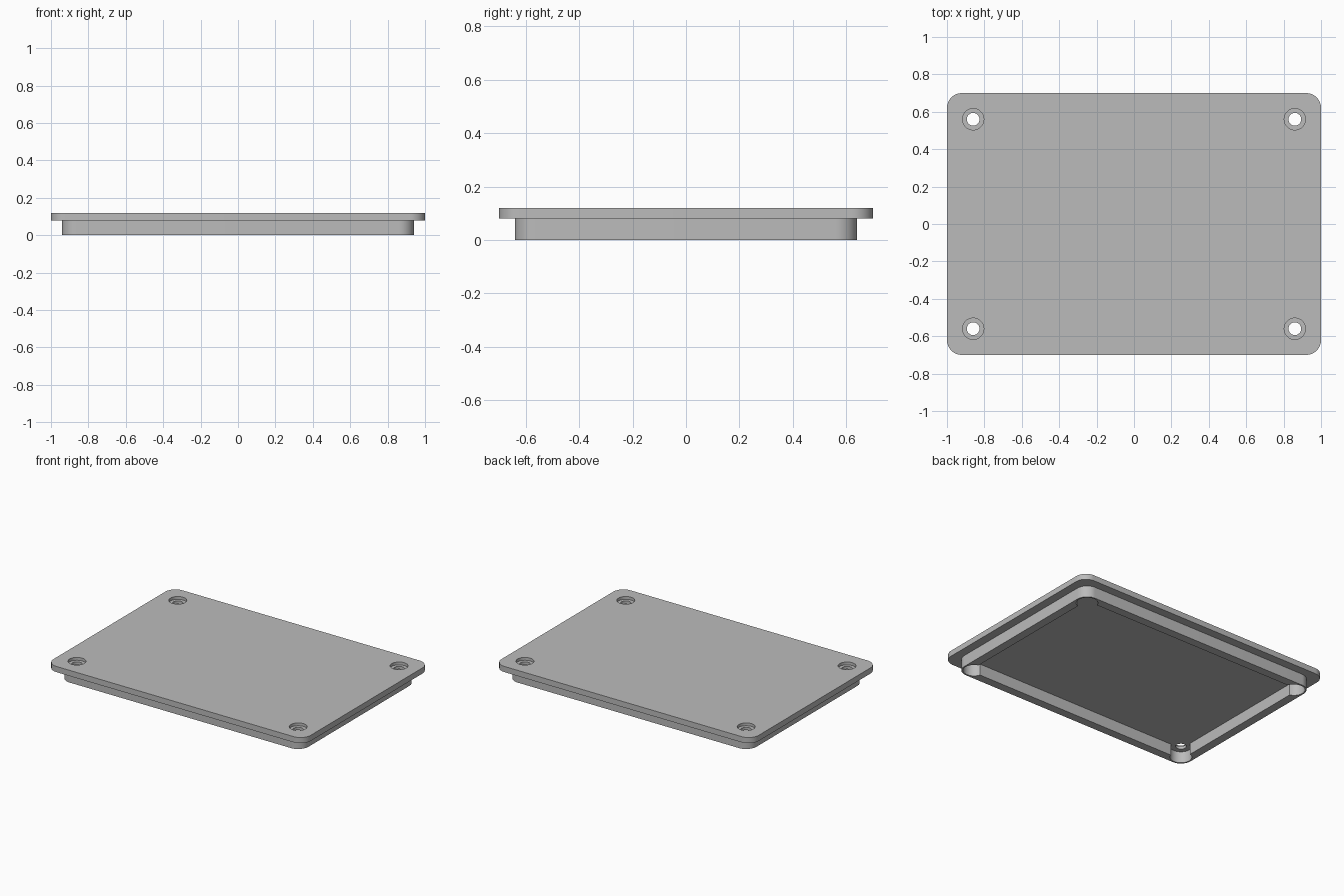
import bpy
import bmesh
from math import radians, sin, cos, asin, degrees

cube = bpy.data.objects.get("Cube")
if cube:
    bpy.data.objects.remove(cube, do_unlink=True)

grey = bpy.data.materials.new("plain grey")
grey.use_nodes = True
colour = (0.5, 0.5, 0.5, 1)
grey.diffuse_color = colour
grey.node_tree.nodes["Principled BSDF"].inputs["Base Color"].default_value = colour

HOLE_X, HOLE_Y = 0.86, 0.56
CORNERS = [(1, 1), (-1, 1), (-1, -1), (1, -1)]


def outline(cx, cy, radius, extra=0, steps=16):
    """Rectangle whose corners are arcs; extra degrees make the arcs bulge out."""
    points = []
    for quarter, (sx, sy) in enumerate(CORNERS):
        for i in range(steps + 1):
            a = radians(90 * quarter - extra + (90 + 2 * extra) * i / steps)
            points.append((sx * cx + radius * cos(a), sy * cy + radius * sin(a)))
    return points


def circle(cx, cy, radius, steps=40):
    turns = [radians(360 * i / steps) for i in range(steps)]
    return [(cx + radius * cos(a), cy + radius * sin(a)) for a in turns]


def prism(name, profiles, bottom, top):
    """Extrude closed profiles upward into one solid object."""
    bm = bmesh.new()
    for points in profiles:
        face = bm.faces.new([bm.verts.new((x, y, bottom)) for x, y in points])
        result = bmesh.ops.extrude_face_region(bm, geom=[face])
        raised = [v for v in result["geom"] if isinstance(v, bmesh.types.BMVert)]
        bmesh.ops.translate(bm, verts=raised, vec=(0, 0, top - bottom))
    bmesh.ops.recalc_face_normals(bm, faces=bm.faces)
    mesh = bpy.data.meshes.new(name)
    bm.to_mesh(mesh)
    bm.free()
    mesh.materials.append(grey)
    obj = bpy.data.objects.new(name, mesh)
    bpy.context.collection.objects.link(obj)
    return obj


def combine(target, tool, operation):
    """Apply a boolean and discard the tool."""
    mod = target.modifiers.new(operation, "BOOLEAN")
    mod.operation = operation
    mod.solver = "EXACT"
    mod.object = tool
    bpy.context.view_layer.objects.active = target
    bpy.ops.object.modifier_apply(modifier=mod.name)
    bpy.data.objects.remove(tool, do_unlink=True)


def at_holes(radius):
    return [circle(sx * HOLE_X, sy * HOLE_Y, radius) for sx, sy in CORNERS]


# Cover plate with the smaller lip below it
lid = prism("lid", [outline(0.92, 0.62, 0.08)], 0.08, 0.12)
lip = prism("lip", [outline(0.86, 0.56, 0.08)], 0, 0.1)
combine(lid, lip, "UNION")

# Hollow underside, with round screw clearances in the corners
clearance = 0.07
bulge = degrees(asin(1 - 0.05 / clearance))
pocket = prism("pocket", [outline(HOLE_X, HOLE_Y, clearance, bulge)], -0.05, 0.08)
lip_inner = 0.02
bulge = 90 - degrees(asin(lip_inner / clearance))
bpy.data.objects.remove(pocket, do_unlink=True)
pocket = prism("pocket", [outline(HOLE_X, HOLE_Y, clearance, bulge)], -0.05, 0.08)
combine(lid, pocket, "DIFFERENCE")

# Counterbored screw holes
combine(lid, prism("counterbores", at_holes(0.057), 0.1, 0.2), "DIFFERENCE")
combine(lid, prism("screw_holes", at_holes(0.034), 0.05, 0.15), "DIFFERENCE")

# Smooth rounded corners, sharp edges elsewhere
bpy.ops.object.select_all(action="DESELECT")
lid.select_set(True)
bpy.context.view_layer.objects.active = lid
bpy.ops.object.shade_smooth_by_angle(angle=radians(30))
